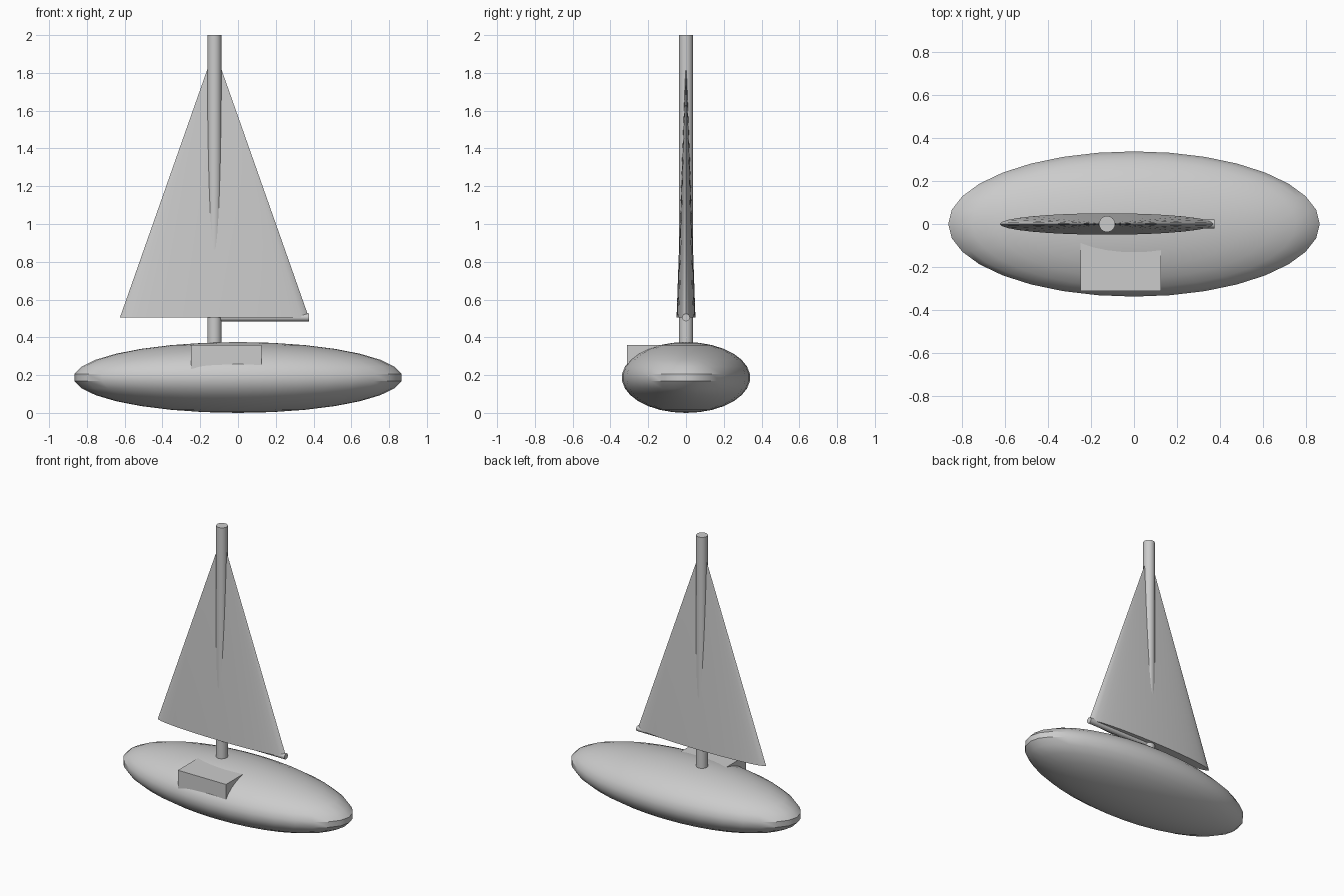
import bpy
import math

cube = bpy.data.objects.get("Cube")
if cube:
    bpy.data.objects.remove(cube, do_unlink=True)

# Single plain colour
grey = bpy.data.materials.new("light_grey")
grey.use_nodes = True
COLOUR = (0.6, 0.6, 0.6, 1)
grey.diffuse_color = COLOUR
grey.node_tree.nodes["Principled BSDF"].inputs["Base Color"].default_value = COLOUR

MAST_X = -0.125
SAIL_Z = 0.505


def finish(name, scale=(1, 1, 1), smooth=True):
    """Name, scale, colour and shade the primitive just added."""
    obj = bpy.context.object
    obj.name = name
    obj.scale = scale
    bpy.ops.object.transform_apply(location=False, rotation=True, scale=True)
    obj.data.materials.append(grey)
    if smooth:
        bpy.ops.object.shade_smooth_by_angle(angle=math.radians(30))
    return obj


# Hull: stretched ball
bpy.ops.mesh.primitive_uv_sphere_add(segments=32, ring_count=15, radius=1,
                                     location=(0, 0, 0.1875))
finish("hull", (0.87, 0.34, 0.1875))

# Mast
bpy.ops.mesh.primitive_cylinder_add(vertices=32, radius=0.0375, depth=1.75,
                                    location=(MAST_X, 0, 1.125))
finish("mast")

# Sail: flattened cone with its tip inside the mast
height = 1.42
bpy.ops.mesh.primitive_cone_add(vertices=32, radius1=1, radius2=0, depth=height,
                                location=(MAST_X, 0, SAIL_Z + height / 2))
finish("sail", (0.5, 0.05, 1))

# Boom: along the rear half of the sail's foot
bpy.ops.mesh.primitive_cylinder_add(vertices=32, radius=0.02, depth=0.5,
                                    location=(MAST_X + 0.25, 0, SAIL_Z),
                                    rotation=(0, math.pi / 2, 0))
finish("boom")

# Cabin: box set into the side of the deck
bpy.ops.mesh.primitive_cube_add(size=1, location=(-0.0625, -0.1875, 0.26))
finish("cabin", (0.375, 0.25, 0.2), smooth=False)
